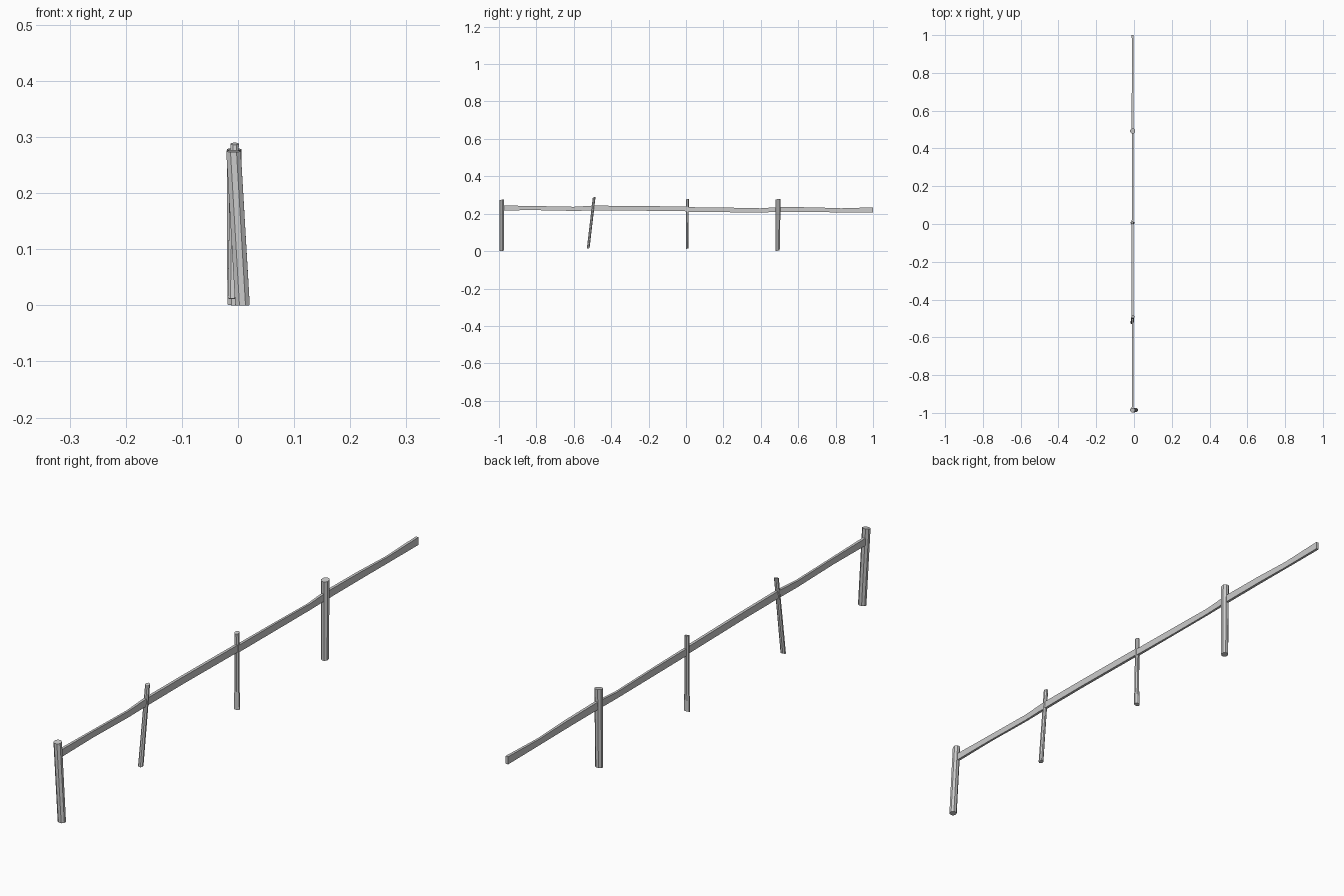
import bpy, bmesh, math


def skin(name, rings):
    """Join a list of equal-sized point rings into a closed flat-faced solid."""
    bm = bmesh.new()
    loops = [[bm.verts.new(p) for p in ring] for ring in rings]
    n = len(loops[0])
    for a, b in zip(loops, loops[1:]):
        for i in range(n):
            j = (i + 1) % n
            bm.faces.new((a[i], a[j], b[j], b[i]))
    bm.faces.new(loops[0][::-1])
    bm.faces.new(loops[-1])
    bmesh.ops.recalc_face_normals(bm, faces=bm.faces)
    mesh = bpy.data.meshes.new(name)
    bm.to_mesh(mesh)
    bm.free()
    obj = bpy.data.objects.new(name, mesh)
    bpy.context.collection.objects.link(obj)


def post(name, stations, sides=8):
    """Each station: centre x, y, z and radii along x and y."""
    rings = []
    for x, y, z, rx, ry in stations:
        ring = []
        for i in range(sides):
            a = math.tau * (i + 0.5) / sides
            # slightly uneven rim, like a roughly cut stake
            ring.append((x + rx * math.cos(a), y + ry * math.sin(a),
                         max(0, z + 0.002 * math.sin(a))))
        rings.append(ring)
    skin(name, rings)


def rail(name, stations, x=-0.007):
    """Each station: y, bottom z, top z, half thickness."""
    skin(name, [[(x - t, y, lo), (x + t, y, lo), (x + t, y, hi), (x - t, y, hi)]
                for y, lo, hi, t in stations])


# Leaning stakes
post("end_post", [(0.008, -0.985, 0.001, 0.014, 0.012),
                  (-0.008, -0.985, 0.275, 0.014, 0.013)])
post("tilted_post", [(-0.010, -0.523, 0.014, 0.009, 0.008),
                     (-0.006, -0.491, 0.288, 0.008, 0.008)])
post("middle_post", [(-0.008, 0.006, 0.013, 0.0115, 0.007),
                     (-0.008, 0.006, 0.05, 0.011, 0.007),
                     (-0.008, 0.006, 0.075, 0.009, 0.007),
                     (-0.009, 0.007, 0.278, 0.008, 0.009)])
post("far_post", [(-0.007, 0.490, 0.002, 0.013, 0.012),
                  (-0.007, 0.492, 0.278, 0.014, 0.015)])

# Two wavy planks meeting at the middle post
rail("near_rail", [(-0.985, 0.218, 0.244, 0.005), (-0.80, 0.219, 0.241, 0.004),
                   (-0.60, 0.215, 0.237, 0.004), (-0.50, 0.217, 0.243, 0.005),
                   (-0.30, 0.217, 0.242, 0.005), (0.008, 0.213, 0.238, 0.005)])
rail("far_rail", [(0.004, 0.210, 0.235, 0.005), (0.20, 0.208, 0.233, 0.004),
                  (0.40, 0.207, 0.229, 0.004), (0.50, 0.209, 0.236, 0.005),
                  (0.68, 0.209, 0.234, 0.005), (0.83, 0.207, 0.229, 0.004),
                  (1.00, 0.207, 0.234, 0.005)])
